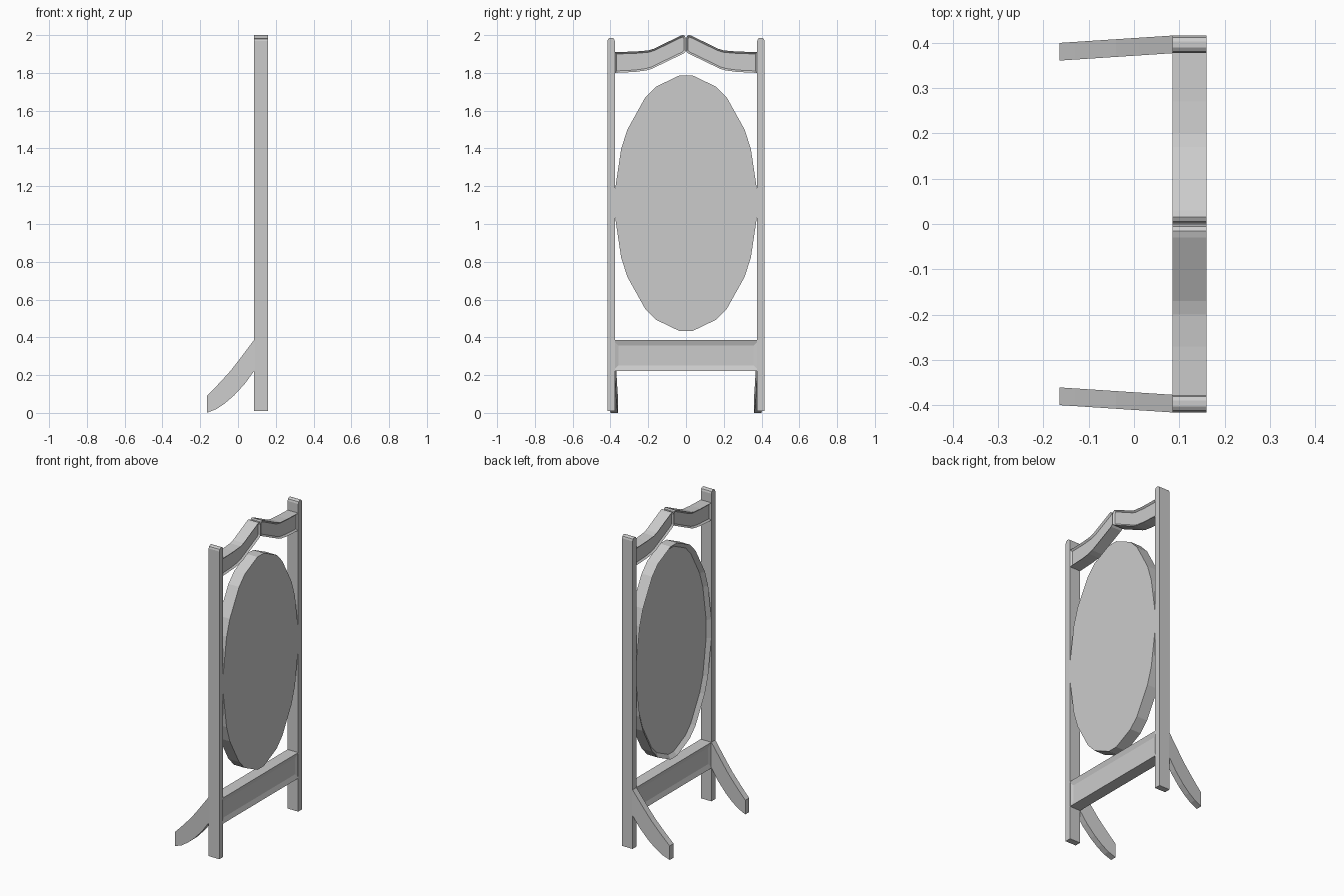
import bpy, bmesh, math

if "Cube" in bpy.data.objects:
    bpy.data.objects.remove(bpy.data.objects["Cube"])

X0, X1 = 0.085, 0.16  # shared front-to-back depth of the frame


def finish(bm, name, bevel=None):
    bmesh.ops.recalc_face_normals(bm, faces=bm.faces)
    me = bpy.data.meshes.new(name)
    bm.to_mesh(me)
    bm.free()
    ob = bpy.data.objects.new(name, me)
    bpy.context.collection.objects.link(ob)
    return ob


def prism(name, profile, x0=X0, x1=X1, inset=0, depth=0, sides=(-1, 1)):
    """Extrude a (y, z) profile along x, with recessed panels on the chosen ends."""
    bm = bmesh.new()
    a = [bm.verts.new((x0, y, z)) for y, z in profile]
    b = [bm.verts.new((x1, y, z)) for y, z in profile]
    n = len(a)
    caps = {-1: bm.faces.new(a), 1: bm.faces.new(b)}
    for i in range(n):
        j = (i + 1) % n
        bm.faces.new((a[i], a[j], b[j], b[i]))
    bmesh.ops.recalc_face_normals(bm, faces=bm.faces)
    if inset:
        for s in sides:
            bmesh.ops.inset_region(bm, faces=[caps[s]], thickness=inset, use_even_offset=True)
            bmesh.ops.translate(bm, verts=caps[s].verts, vec=(-s * depth, 0, 0))
    return finish(bm, name)


def back_leg(name, side):
    """Curved leg swept backwards, leaning slightly inwards."""
    top = [(0.09, 0.39), (0.085, 0.386), (0.01, 0.286), (-0.04, 0.222),
           (-0.09, 0.167), (-0.13, 0.125), (-0.165, 0.09)]
    low = [(0.09, 0.227), (0.085, 0.222), (0.037, 0.155), (-0.02, 0.093),
           (-0.07, 0.05), (-0.115, 0.02), (-0.165, 0.0)]
    bm = bmesh.new()
    rings = []
    for (xt, zt), (xl, zl) in zip(top, low):
        def p(x, z, y):
            return bm.verts.new((x, side * (y - 0.065 * (X0 - x)), z))
        rings.append([p(xt, zt, 0.416), p(xt, zt, 0.377), p(xl, zl, 0.377), p(xl, zl, 0.416)])
    for r, s in zip(rings, rings[1:]):
        for i in range(4):
            j = (i + 1) % 4
            bm.faces.new((r[i], r[j], s[j], s[i]))
    bm.faces.new(rings[0])
    bm.faces.new(rings[-1])
    return finish(bm, name)


for side, label in ((1, "left"), (-1, "right")):
    # upright post with a rounded top
    post = [(0.377, 0.01), (0.416, 0.01), (0.416, 1.968), (0.412, 1.98), (0.403, 1.986),
            (0.390, 1.986), (0.381, 1.98), (0.377, 1.968)]
    prism(f"{label}_post", [(side * y, z) for y, z in post])

    # half of the arched top rail, recessed on both faces
    rail = [(0.377, 1.80), (0.27, 1.805), (0.21, 1.813), (0.18, 1.822), (0.012, 1.903),
            (0.001, 1.915), (0.001, 1.98), (0.006, 1.995), (0.016, 2.0), (0.03, 1.996),
            (0.17, 1.928), (0.2, 1.919), (0.27, 1.913), (0.377, 1.91)]
    prism(f"{label}_top_rail", [(side * y, z) for y, z in rail], inset=0.01, depth=0.01)

    back_leg(f"{label}_back_leg", side)

# lower rail, ends set into the posts
prism("lower_rail", [(-0.388, 0.222), (0.388, 0.222), (0.388, 0.386), (-0.388, 0.386)],
      inset=0.03, depth=0.01)

# oval mirror: twelve sides with clipped corners, recessed back
angles = [math.radians(30 * k + d) for k in range(12) for d in (-5, 5)]
prism("oval_mirror", [(0.379 * math.cos(t), 1.11 + 0.68 * math.sin(t)) for t in angles],
      inset=0.025, depth=0.02, sides=(-1,))
